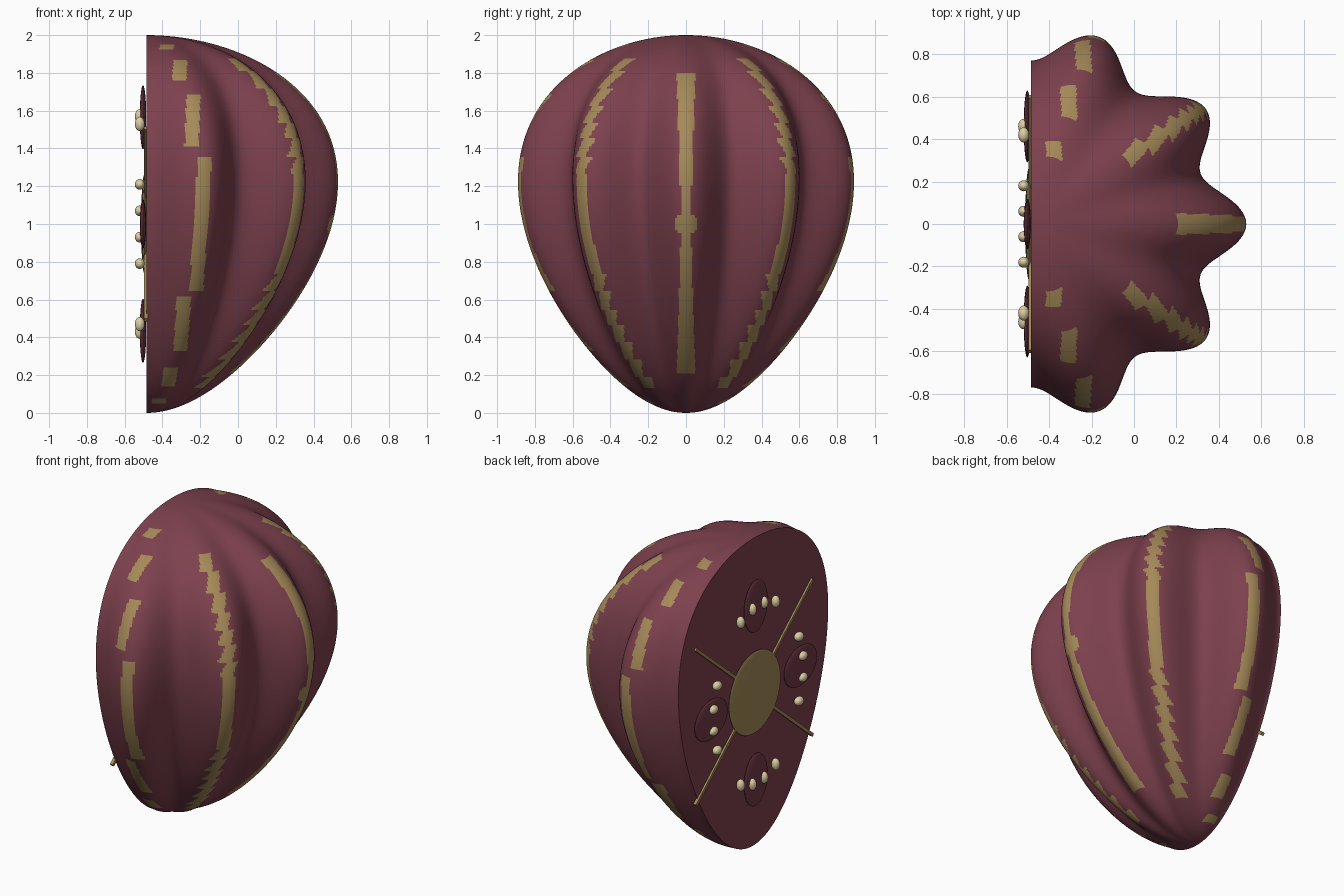
import bpy, bmesh
from math import sin, cos, pi, atan2, radians, degrees

cube = bpy.data.objects.get("Cube")
if cube:
    bpy.data.objects.remove(cube, do_unlink=True)

CUT = -0.485          # x of the flat cut face
SQUASH = 0.917        # pod is a little narrower across y


def material(name, rgb):
    m = bpy.data.materials.new(name)
    m.use_nodes = True
    m.diffuse_color = (*rgb, 1)
    m.node_tree.nodes["Principled BSDF"].inputs["Base Color"].default_value = (*rgb, 1)
    return m


maroon = material("maroon", (0.205, 0.053, 0.076))
gold = material("gold", (0.38, 0.255, 0.1))
cream = material("cream", (0.72, 0.62, 0.37))
dark = material("dark_maroon", (0.17, 0.042, 0.062))


def smooth(ob):
    bpy.ops.object.select_all(action='DESELECT')
    ob.select_set(True)
    bpy.context.view_layer.objects.active = ob
    bpy.ops.object.shade_smooth_by_angle(angle=radians(40))


def ellipsoid(name, loc, scale, mat, segments=32, rings=16):
    bpy.ops.mesh.primitive_uv_sphere_add(segments=segments, ring_count=rings, location=loc)
    ob = bpy.context.object
    ob.name = name
    ob.scale = scale
    ob.data.materials.append(mat)
    smooth(ob)


# Ribbed egg-shaped half pod
def pod_point(theta, phi):
    egg = sin(phi) * (1 + 0.27 * cos(phi)) / 1.037
    r = egg * (0.93 + 0.09 * sin(phi) * cos(10 * theta))
    return (CUT + r * cos(theta), SQUASH * r * sin(theta), 1 + cos(phi))


# Broken stripe on the side ribs: z start, z end, x at start, x at end
DASHES = [(0.05, 0.075, -0.42, -0.42), (0.14, 0.24, -0.37, -0.355),
          (0.33, 0.62, -0.305, -0.285), (0.65, 1.36, -0.22, -0.175),
          (1.41, 1.68, -0.245, -0.235), (1.76, 1.87, -0.31, -0.305),
          (1.925, 1.95, -0.38, -0.375)]


def is_stripe(p):
    x, y, z = p
    theta = abs(degrees(atan2(y / SQUASH, x - CUT)))
    if theta < 15:                      # straight rib with a round spot
        band = abs(y) < 0.024 + 0.032 * abs(z - 1) and 0.21 < z < 1.8
        return band or y * y + (z - 1) ** 2 < 0.06 ** 2
    if theta < 54:                      # stepped rib
        r = ((x - CUT) ** 2 + y * y) ** 0.5
        step = 0
        if z > 1.27:
            step = ((z - 1.27) / 0.09) % 1 - 0.5
        elif z < 0.73:
            step = 0.5 - ((0.73 - z) / 0.09) % 1
        offset = r * radians(theta - 36.5) + 0.045 * step
        return abs(offset) < 0.038 and 0.13 < z < 1.88
    for z0, z1, x0, x1 in DASHES:       # dashed rib
        if z0 < z < z1 and theta < 84:
            return abs(x - x0 - (x1 - x0) * (z - z0) / (z1 - z0)) < 0.037
    return False


def build_pod(columns=240, rows=200):
    bm = bmesh.new()
    top, bottom = bm.verts.new((CUT, 0, 2)), bm.verts.new((CUT, 0, 0))
    lines = []
    for i in range(columns + 1):
        theta = -pi / 2 + pi * i / columns
        ring = [bm.verts.new(pod_point(theta, pi * j / rows)) for j in range(1, rows)]
        lines.append([top] + ring + [bottom])
    for a, b in zip(lines, lines[1:]):
        for j in range(rows):
            corners = [a[j], a[j + 1], b[j + 1], b[j]]
            face = bm.faces.new(list(dict.fromkeys(corners)))
            face.material_index = int(is_stripe(face.calc_center_median()))
    # flat cut face
    bm.faces.new(lines[0] + lines[-1][-2:0:-1])
    bmesh.ops.recalc_face_normals(bm, faces=bm.faces[:])
    me = bpy.data.meshes.new("pod_half")
    bm.to_mesh(me)
    bm.free()
    ob = bpy.data.objects.new("pod_half", me)
    bpy.context.collection.objects.link(ob)
    me.materials.append(maroon)
    me.materials.append(gold)
    smooth(ob)


build_pod()

# Core disc on the cut face
ellipsoid("core_disc", (-0.495, 0, 1), (0.018, 0.265, 0.265), gold, 48, 24)

# Four diagonal dividers
for sy in (-1, 1):
    for sz in (-1, 1):
        bpy.ops.mesh.primitive_cube_add(size=1, location=(-0.487, sy * 0.34, 1 + sz * 0.29))
        rod = bpy.context.object
        rod.name = "divider"
        rod.scale = (0.02, 0.68, 0.02)
        rod.rotation_euler.x = sy * sz * atan2(0.5, 0.6)
        rod.data.materials.append(gold)

# Four seed chambers, each with a curved row of four seeds
for side in (-1, 1):
    ellipsoid("chamber", (-0.503, 0, 1 + side * 0.565), (0.017, 0.12, 0.17), dark)
    ellipsoid("chamber", (-0.503, side * 0.46, 1), (0.017, 0.17, 0.13), dark)
    for k in (-1.5, -0.5, 0.5, 1.5):
        inward = 0.04 if abs(k) > 1 else 0
        ellipsoid("seed", (-0.52, k * 0.12, 1 + side * (0.57 - inward)),
                  (0.026, 0.026, 0.038), cream, 16, 10)
        ellipsoid("seed", (-0.52, side * (0.46 - inward), 1 + k * 0.14),
                  (0.026, 0.036, 0.028), cream, 16, 10)
